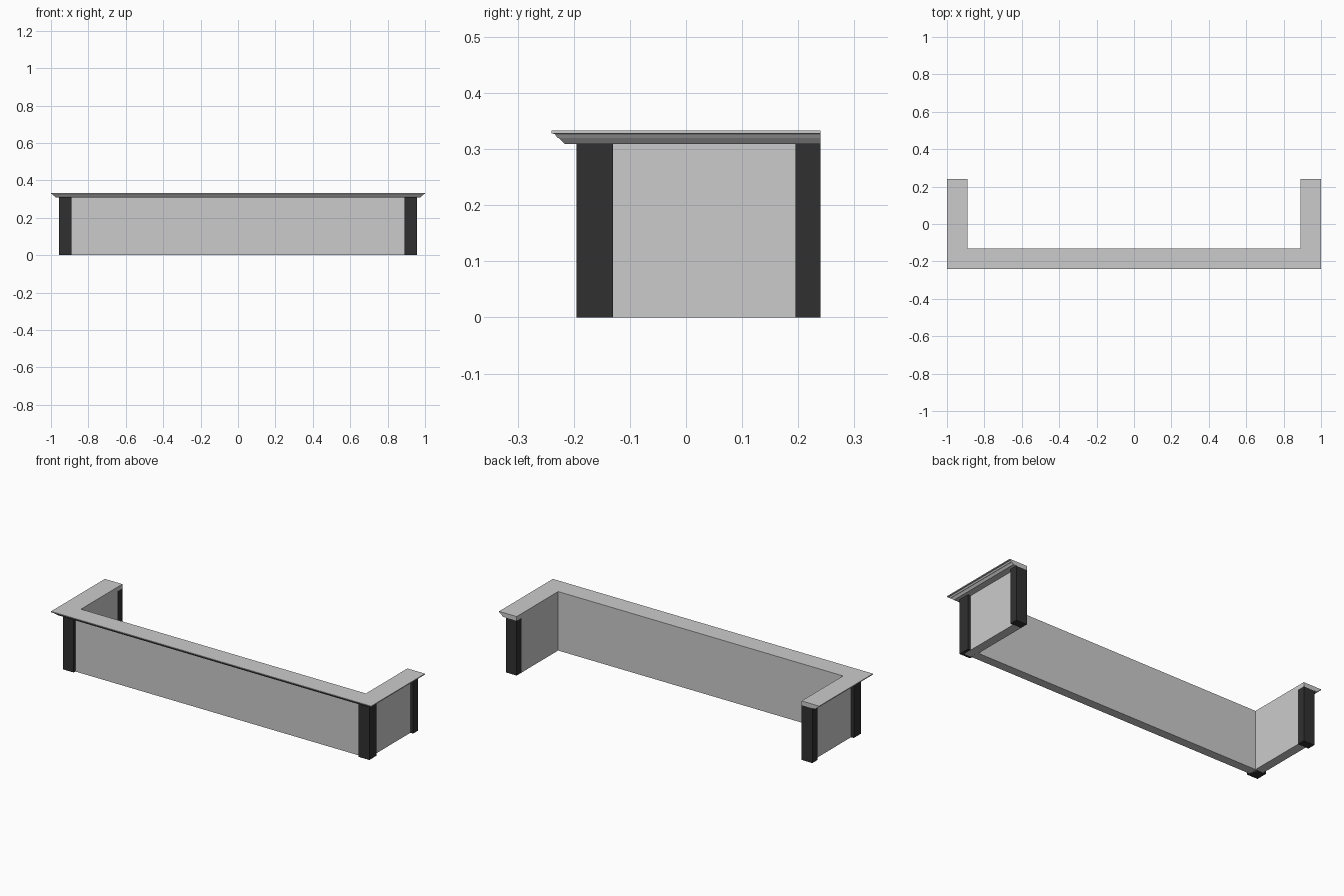
import bpy, bmesh

if "Cube" in bpy.data.objects:
    bpy.data.objects.remove(bpy.data.objects["Cube"])

X_IN, Y_IN, Y_BACK = 0.89, -0.13, 0.24   # inner faces of the U and its open back ends


def finish(bm, name, mat=None):
    bmesh.ops.recalc_face_normals(bm, faces=bm.faces)
    me = bpy.data.meshes.new(name)
    bm.to_mesh(me)
    bm.free()
    ob = bpy.data.objects.new(name, me)
    bpy.context.collection.objects.link(ob)
    if mat:
        me.materials.append(mat)
    return ob


def sweep_u(name, profile, y_end):
    """Sweep a closed (outward offset, z) profile round the U with mitred corners."""
    bm = bmesh.new()
    rows = []
    for d, z in profile:
        x, y = X_IN + d, Y_IN - d
        rows.append([bm.verts.new(p) for p in
                     ((-x, y_end, z), (-x, y, z), (x, y, z), (x, y_end, z))])
    for i, a in enumerate(rows):
        b = rows[(i + 1) % len(rows)]
        for j in range(3):
            bm.faces.new((a[j], a[j + 1], b[j + 1], b[j]))
    bm.faces.new([r[0] for r in rows])
    bm.faces.new([r[3] for r in rows])
    return finish(bm, name)


def box(name, lo, hi, mat):
    bm = bmesh.new()
    bmesh.ops.create_cube(bm, size=1)
    for v in bm.verts:
        v.co = [lo[k] if v.co[k] < 0 else hi[k] for k in range(3)]
    return finish(bm, name, mat)


dark = bpy.data.materials.new("dark_post")
dark.diffuse_color = (0.03, 0.03, 0.03, 1)
dark.use_nodes = True
dark.node_tree.nodes["Principled BSDF"].inputs["Base Color"].default_value = dark.diffuse_color

# Counter walls
sweep_u("counter_wall", [(0, 0), (0.05, 0), (0.05, 0.309), (0, 0.309)], 0.195)

# Counter top with stepped moulding on the outer edge
sweep_u("counter_top", [(0, 0.309), (0.086, 0.309), (0.094, 0.317), (0.097, 0.320),
                        (0.099, 0.320), (0.104, 0.327), (0.11, 0.328),
                        (0.11, 0.333), (0, 0.333)], Y_BACK)

# Dark posts at the front corners and back ends
for side, s in (("left", -1), ("right", 1)):
    x0, x1 = sorted((s * X_IN, s * 0.957))
    box(f"front_post_{side}", (x0, -0.195, 0), (x1, Y_IN, 0.309), dark)
    box(f"back_post_{side}", (x0, 0.195, 0), (x1, Y_BACK, 0.309), dark)
